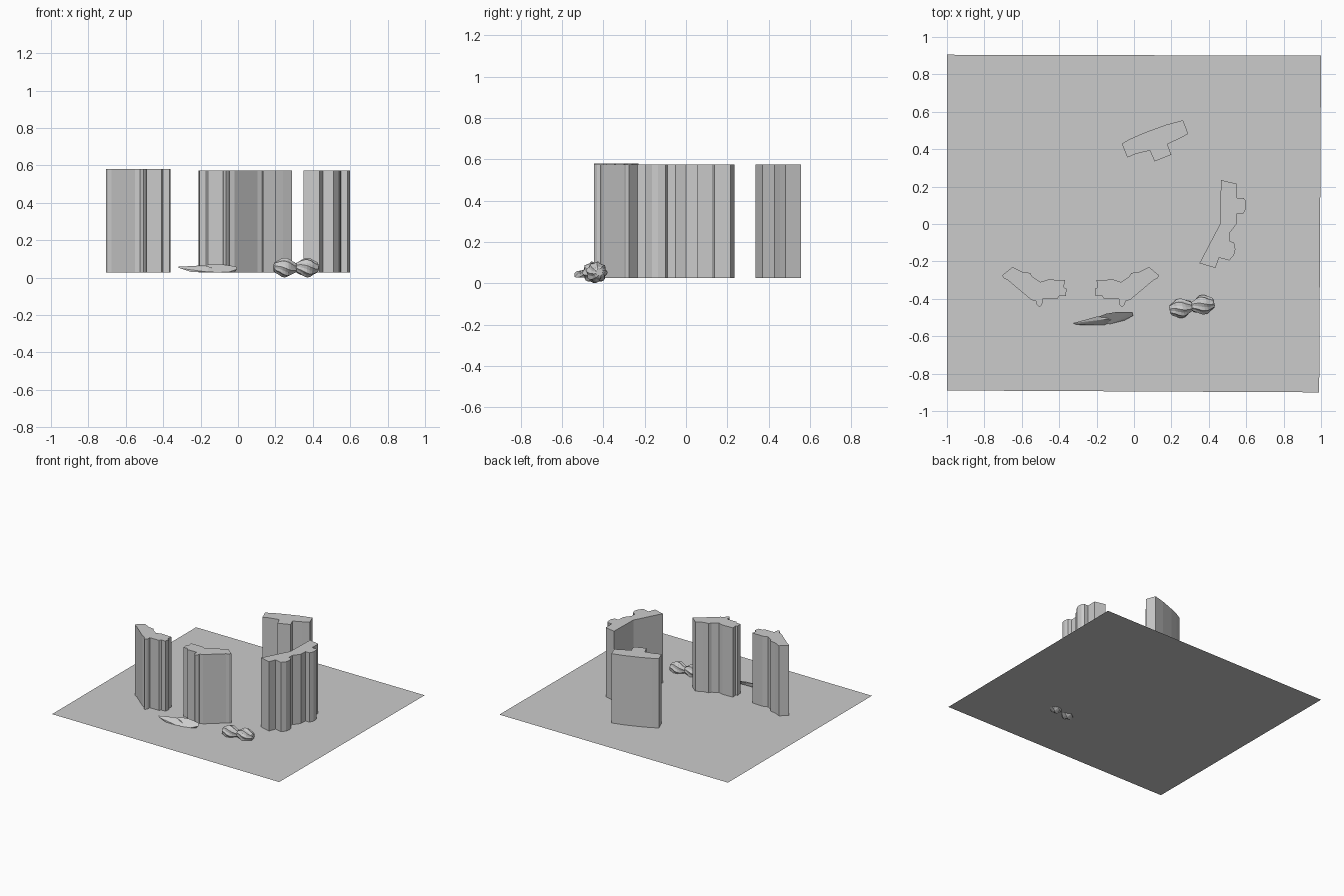
import bpy, bmesh, math
from mathutils import Vector, Matrix

if "Cube" in bpy.data.objects:
    bpy.data.objects.remove(bpy.data.objects["Cube"])

BASE = 0.027


def new_object(name, bm):
    bmesh.ops.recalc_face_normals(bm, faces=bm.faces)
    me = bpy.data.meshes.new(name)
    bm.to_mesh(me)
    bm.free()
    ob = bpy.data.objects.new(name, me)
    bpy.context.collection.objects.link(ob)
    return ob


def column(name, outline, top):
    """Extrude a plan outline upward from the base sheet."""
    bm = bmesh.new()
    face = bm.faces.new([bm.verts.new((x, y, BASE)) for x, y in outline])
    ext = bmesh.ops.extrude_face_region(bm, geom=[face], use_keep_orig=True)
    verts = [g for g in ext["geom"] if isinstance(g, bmesh.types.BMVert)]
    bmesh.ops.translate(bm, verts=verts, vec=(0, 0, top - BASE))
    return new_object(name, bm)


# Thin base sheet
bm = bmesh.new()
bm.faces.new([bm.verts.new((x, y, BASE)) for x, y in
              ((-1, -0.89), (0.99, -0.9), (1, 0.9), (-1, 0.905))])
new_object("base_sheet", bm)

# Front pair of columns, mirrored plans
bent = [(-.65, -.23), (-.705, -.275), (-.695, -.29), (-.675, -.30), (-.55, -.405),
        (-.525, -.413), (-.52, -.43), (-.505, -.445), (-.495, -.435), (-.49, -.425),
        (-.49, -.40), (-.41, -.40), (-.40, -.385), (-.365, -.385), (-.36, -.345),
        (-.375, -.34), (-.37, -.30), (-.46, -.297), (-.50, -.31), (-.545, -.28),
        (-.555, -.262), (-.60, -.255)]
column("front_left_column", bent, 0.58)
column("front_middle_column", [(-.57 - x, y) for x, y in bent], 0.574)

# Large column on the right
column("right_column",
       [(.465, .235), (.55, .215), (.55, .14), (.585, .14), (.597, .125), (.60, .085),
        (.585, .055), (.55, .055), (.548, 0), (.51, -.05), (.51, -.09), (.535, -.10),
        (.542, -.135), (.535, -.165), (.51, -.195), (.455, -.18), (.435, -.235),
        (.35, -.21), (.46, .0)], 0.574)

# Back column with a gently curved rear face
column("back_column",
       [(-.065, .43), (-.035, .355), (.01, .375), (.085, .393), (.11, .335),
        (.20, .37), (.178, .427), (.24, .455), (.29, .482), (.262, .555),
        (.17, .53), (.06, .49), (-.02, .455)], 0.574)


# Ridged knots forming a small bow-tie pair
def knot(name, centre, yaw):
    sides, half = 16, 0.062
    profile = [(-1, .018), (-.9, .028), (-.55, .038), (-.35, .046), (-.1, .050),
               (.15, .050), (.4, .043), (.65, .034), (.9, .026), (1, .018)]
    bm = bmesh.new()
    rings = []
    for i, (t, r) in enumerate(profile):
        ring = []
        for k in range(sides):
            a = math.tau * k / sides + i * 0.12
            rr = r * (1.05 if k % 2 else 0.9)
            ring.append(bm.verts.new((t * half, rr * math.cos(a), rr * math.sin(a))))
        rings.append(ring)
    for a, b in zip(rings, rings[1:]):
        for k in range(sides):
            n = (k + 1) % sides
            bm.faces.new((a[k], a[n], b[n], b[k]))
    bm.faces.new(rings[0])
    bm.faces.new(rings[-1])
    bm.transform(Matrix.Translation(centre) @ Matrix.Rotation(yaw, 4, 'Z'))
    return new_object(name, bm)


knot("knot_left", (.252, -.45, .054), math.radians(12))
knot("knot_right", (.368, -.432, .054), math.radians(192))


# Flat faceted shards lying on the sheet
def shard(name, pts):
    bm = bmesh.new()
    for p in pts:
        bm.verts.new(p)
    bmesh.ops.convex_hull(bm, input=bm.verts)
    return new_object(name, bm)


shard("shard_left", [(-.325, -.53, .058), (-.31, -.538, .050), (-.24, -.51, .033),
                     (-.25, -.54, .030), (-.16, -.54, .030), (-.09, -.515, .03),
                     (-.12, -.485, .045), (-.20, -.495, .065), (-.16, -.51, .060)])
shard("shard_right", [(-.20, -.50, .062), (-.15, -.48, .072), (-.09, -.47, .072),
                      (-.01, -.472, .060), (-.005, -.49, .045), (-.05, -.515, .030),
                      (-.13, -.535, .028), (-.02, -.49, .028)])
